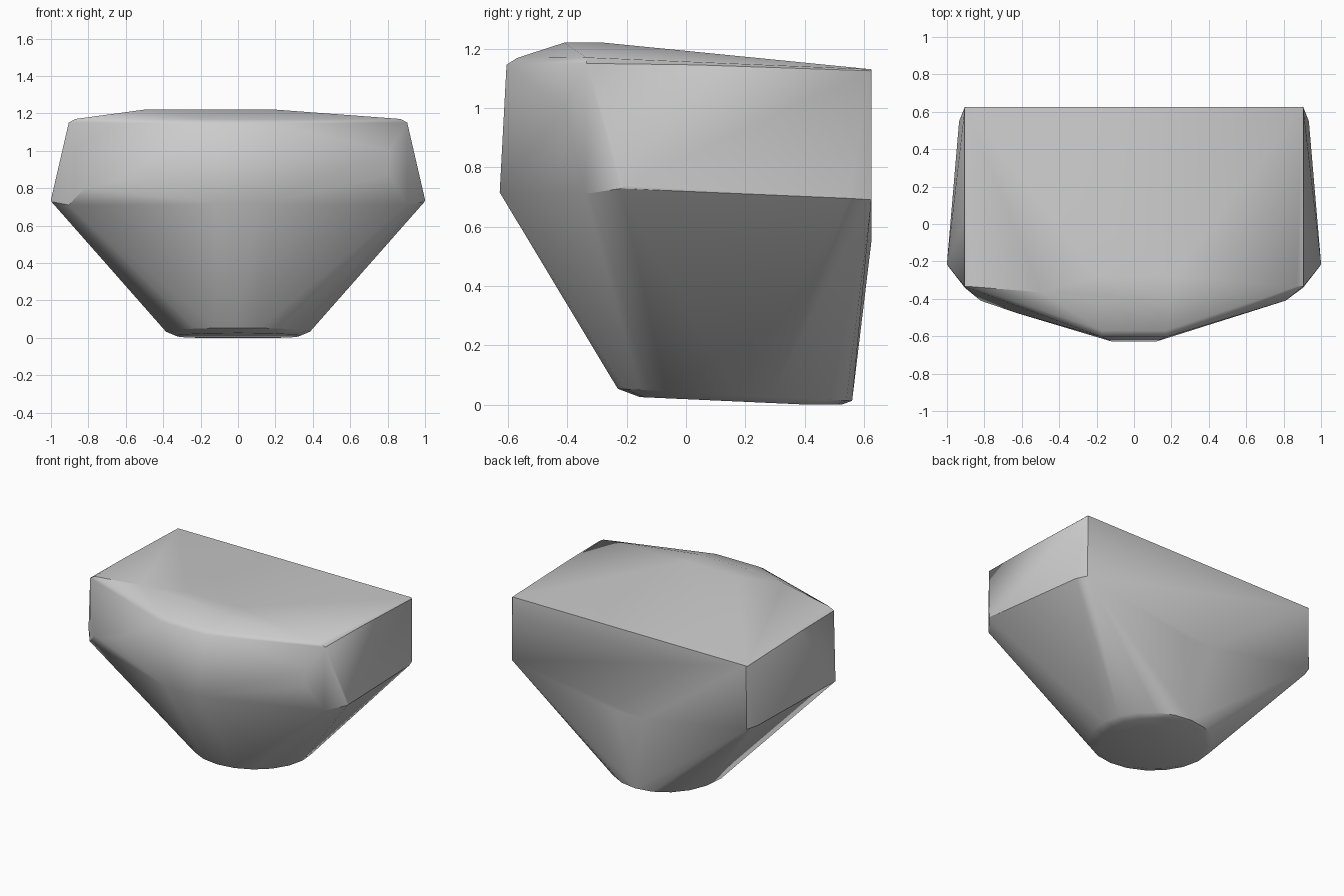
import bpy, bmesh
from math import cos, sin, tau, radians

if "Cube" in bpy.data.objects:
    bpy.data.objects.remove(bpy.data.objects["Cube"])

# Points mirrored left/right
mirrored = [
    # back panel
    (0.90, 0.625, 1.13), (0.905, 0.62, 1.125), (0.905, 0.625, 0.69), (0.11, 0.625, 0.55),
    # widest belt line
    (1.0, -0.21, 0.738), (0.998, -0.22, 0.728), (0.905, -0.34, 0.71), (0.12, -0.628, 0.715),
    (0.935, 0.55, 0.695),
    # upper rim
    (0.905, -0.335, 1.15), (0.87, -0.335, 1.17), (0.905, 0.03, 1.145),
    (0.17, -0.605, 1.145), (0.17, -0.57, 1.168),
    # crown
    (0.2, -0.41, 1.22), (0.2, -0.28, 1.22),
]
# Facets that differ on each side
single = [
    (0.81, -0.41, 1.0), (0.81, -0.41, 0.87),
    (-0.82, -0.41, 0.80), (-0.63, -0.475, 0.85), (-0.5, -0.365, 1.22),
]
points = [(s * x, y, z) for x, y, z in mirrored for s in (1, -1)] + single

# Rounded foot, slightly tilted with a small lower bevel
N = 20
for i in range(N):
    a = tau * i / N
    y = 0.165 + 0.395 * sin(a)
    points.append((0.385 * cos(a), y, 0.036 - 0.034 * (y - 0.1) / 0.46 * 0.7))
    y = 0.185 + 0.34 * sin(a)
    points.append((0.33 * cos(a), y, max(0.0, 0.018 - 0.045 * y)))

# Wrap everything in one faceted shell
bm = bmesh.new()
for p in points:
    bm.verts.new(p)
hull = bmesh.ops.convex_hull(bm, input=bm.verts[:])
loose = {g for g in hull["geom_interior"] + hull["geom_unused"]
         if isinstance(g, bmesh.types.BMVert)}
bmesh.ops.delete(bm, geom=list(loose), context='VERTS')
bmesh.ops.dissolve_limit(bm, angle_limit=radians(1.0), verts=bm.verts[:], edges=bm.edges[:])
bmesh.ops.recalc_face_normals(bm, faces=bm.faces[:])

mesh = bpy.data.meshes.new("faceted_block")
bm.to_mesh(mesh)
bm.free()
block = bpy.data.objects.new("faceted_block", mesh)
bpy.context.collection.objects.link(block)

# Soft facets with crisp main edges
bpy.context.view_layer.objects.active = block
block.select_set(True)
bpy.ops.object.shade_smooth_by_angle(angle=radians(25))
